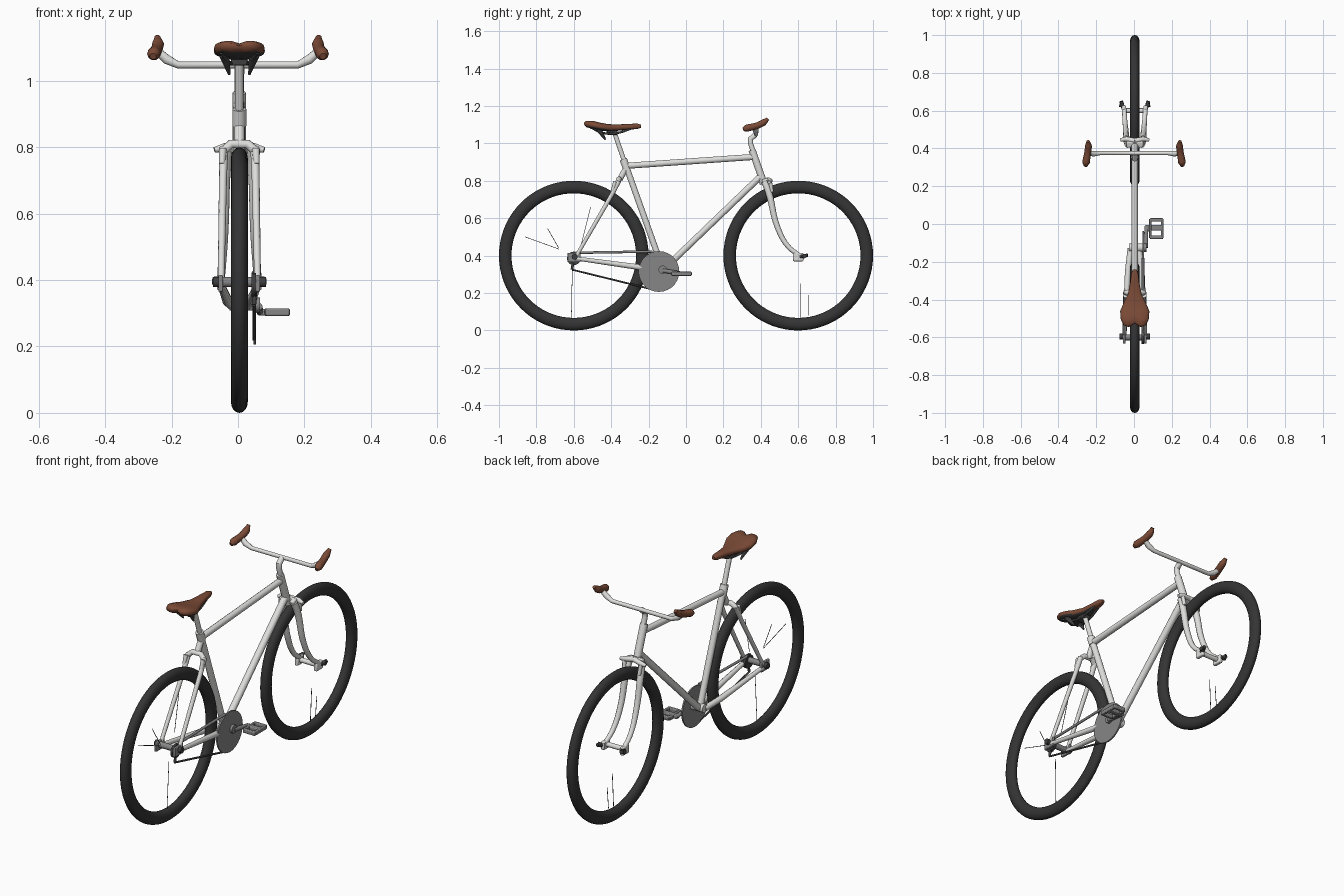
import bpy, bmesh, math

if "Cube" in bpy.data.objects:
    bpy.data.objects.remove(bpy.data.objects["Cube"])


def material(name, *rgb):
    m = bpy.data.materials.new(name)
    m.diffuse_color = (*rgb, 1)
    m.use_nodes = True
    m.node_tree.nodes["Principled BSDF"].inputs["Base Color"].default_value = m.diffuse_color
    return m


WHITE = material("frame light grey", 0.73, 0.73, 0.72)
TYRE = material("tyre dark grey", 0.035, 0.035, 0.035)
BROWN = material("leather brown", 0.2, 0.07, 0.038)
STEEL = material("drive steel", 0.24, 0.24, 0.24)
DARK = material("dark metal", 0.05, 0.05, 0.052)


def finish(ob, mat, angle=40):
    ob.data.materials.clear()
    ob.data.materials.append(mat)
    bpy.ops.object.select_all(action='DESELECT')
    ob.select_set(True)
    bpy.context.view_layer.objects.active = ob
    if ob.type == 'CURVE':
        bpy.ops.object.convert(target='MESH')
        ob = bpy.context.object
    bpy.ops.object.shade_smooth_by_angle(angle=math.radians(angle))
    return ob


def tube(name, pts, radii, mat, curved=False, sides=3):
    """Round tube through points; radii is one number or one per point."""
    if not isinstance(radii, (list, tuple)):
        radii = [radii] * len(pts)
    cu = bpy.data.curves.new(name, 'CURVE')
    cu.dimensions = '3D'
    cu.bevel_depth = 1
    cu.bevel_resolution = sides
    cu.use_fill_caps = True
    cu.resolution_u = 6
    if curved:
        s = cu.splines.new('BEZIER')
        s.bezier_points.add(len(pts) - 1)
        for b, p, r in zip(s.bezier_points, pts, radii):
            b.co, b.radius = p, r
            b.handle_left_type = b.handle_right_type = 'AUTO'
    else:
        s = cu.splines.new('POLY')
        s.points.add(len(pts) - 1)
        for b, p, r in zip(s.points, pts, radii):
            b.co, b.radius = (*p, 1), r
    ob = bpy.data.objects.new(name, cu)
    bpy.context.collection.objects.link(ob)
    return finish(ob, mat)


def box(name, loc, size, mat, tilt=0):
    bpy.ops.mesh.primitive_cube_add(size=1, location=loc, rotation=(tilt, 0, 0))
    ob = bpy.context.object
    ob.name = name
    ob.scale = size
    bpy.ops.object.transform_apply(location=False, rotation=False, scale=True)
    b = ob.modifiers.new("soft", 'BEVEL')
    b.width = min(size) * 0.25
    b.segments = 2
    return finish(ob, mat)


def disc(name, x, y, z, r, t, mat, n=28):
    bpy.ops.mesh.primitive_cylinder_add(vertices=n, radius=r, depth=t, location=(x, y, z),
                                        rotation=(0, math.pi / 2, 0))
    bpy.context.object.name = name
    return finish(bpy.context.object, mat)


# Wheels
for label, y in (("rear", -0.6), ("front", 0.6)):
    bpy.ops.mesh.primitive_torus_add(major_segments=72, minor_segments=16, major_radius=0.3665,
                                     minor_radius=0.0335, location=(0, y, 0.4),
                                     rotation=(0, math.pi / 2, 0))
    tyre = bpy.context.object
    tyre.name = label + "_tyre"
    tyre.scale = (1, 1, 0.76)
    finish(tyre, TYRE)

# Main frame
BB = (0, -0.125, 0.33)
tube("seat_tube", [(0, -0.328, 0.9), BB], 0.017, WHITE)
tube("top_tube", [(0, -0.32, 0.88), (0, 0.37, 0.928)], 0.017, WHITE)
tube("down_tube", [(0, 0.4, 0.825), (0, -0.11, 0.335)], 0.018, WHITE)
tube("head_tube", [(0, 0.353, 0.965), (0, 0.415, 0.79)], 0.02, WHITE)
tube("headset_bottom", [(0, 0.41, 0.81), (0, 0.418, 0.785)], 0.025, WHITE)
tube("seat_collar", [(0, -0.335, 0.915), (0, -0.318, 0.865)], 0.021, WHITE)
tube("seat_post", [(0, -0.385, 1.065), (0, -0.325, 0.89)], 0.013, WHITE)
tube("bottom_bracket", [(-0.03, *BB[1:]), (0.045, *BB[1:])], 0.023, WHITE)

# Single upper stay and its bridge above the rear tyre
tube("upper_stay", [(0, -0.32, 0.87), (0, -0.355, 0.805)], 0.016, WHITE)
tube("rear_brake_bridge", [(-0.047, -0.365, 0.79), (-0.025, -0.358, 0.81), (0.025, -0.358, 0.81),
                           (0.047, -0.365, 0.79)], 0.014, WHITE)

# Stays, fork legs, brakes and grips, both sides
for side, s in (("left", -1), ("right", 1)):
    tube(side + "_seat_stay", [(s * 0.047, -0.36, 0.798), (s * 0.049, -0.4, 0.72),
                               (s * 0.055, -0.585, 0.4)], [0.014, 0.012, 0.01], WHITE)
    tube(side + "_chain_stay", [(s * 0.022, -0.13, 0.325), (s * 0.036, -0.25, 0.338),
                                (s * 0.055, -0.59, 0.385)], [0.016, 0.016, 0.011], WHITE)
    tube(side + "_fork_leg", [(s * 0.036, 0.42, 0.795), (s * 0.042, 0.44, 0.745), (s * 0.047, 0.49, 0.55),
                              (s * 0.052, 0.545, 0.45), (s * 0.056, 0.61, 0.398)],
         [0.018, 0.018, 0.015, 0.013, 0.012], WHITE, curved=True)
    box(side + "_rear_dropout", (s * 0.056, -0.598, 0.39), (0.014, 0.07, 0.05), STEEL)
    box(side + "_front_dropout", (s * 0.057, 0.6, 0.392), (0.02, 0.055, 0.045), WHITE)
    tube(side + "_rear_axle_nut", [(s * 0.055, -0.595, 0.394), (s * 0.08, -0.595, 0.394)], 0.016, DARK)
    tube(side + "_front_axle_nut", [(s * 0.06, 0.628, 0.396), (s * 0.08, 0.632, 0.398)], 0.012, DARK)
    tube(side + "_front_lever", [(s * 0.06, 0.61, 0.394), (s * 0.072, 0.65, 0.402)], 0.01, DARK)
    tube(side + "_front_brake", [(0, 0.44, 0.805), (s * 0.045, 0.45, 0.8), (s * 0.075, 0.445, 0.792)],
         [0.014, 0.013, 0.009], WHITE)
    tube(side + "_front_pad_arm", [(s * 0.05, 0.45, 0.795), (s * 0.045, 0.46, 0.74)], 0.01, WHITE)
    tube(side + "_rear_pad_arm", [(s * 0.05, -0.378, 0.795), (s * 0.052, -0.392, 0.75)],
         [0.012, 0.009], WHITE)
    tube(side + "_grip", [(s * 0.256, 0.306, 1.074), (s * 0.254, 0.325, 1.081), (s * 0.245, 0.38, 1.095),
                          (s * 0.241, 0.415, 1.112), (s * 0.243, 0.438, 1.132)],
         [0.01, 0.02, 0.018, 0.018, 0.009], BROWN, curved=True)

box("fork_crown", (0, 0.424, 0.798), (0.09, 0.035, 0.028), WHITE, tilt=0.33)
tube("front_hub", [(-0.052, 0.6, 0.394), (0.052, 0.6, 0.394)], 0.013, WHITE)
tube("rear_hub", [(-0.052, -0.6, 0.394), (0.052, -0.6, 0.394)], 0.016, STEEL)

# Stem and handlebar
tube("stem", [(0, 0.362, 0.95), (0, 0.345, 1.0), (0, 0.345, 1.025), (0, 0.372, 1.046)],
     [0.014, 0.014, 0.015, 0.015], WHITE)
tube("handlebar", [(-0.243, 0.375, 1.09), (-0.215, 0.372, 1.065), (-0.18, 0.375, 1.048),
                   (0.18, 0.375, 1.048), (0.215, 0.372, 1.065), (0.243, 0.375, 1.09)],
     [0.012, 0.015, 0.011, 0.011, 0.015, 0.012], WHITE)

# Saddle: cross-sections along y as (y, half width, top, bottom)
sections = [(-0.546, 0.035, 1.115, 1.098), (-0.535, 0.06, 1.123, 1.086), (-0.5, 0.076, 1.122, 1.076),
            (-0.46, 0.077, 1.112, 1.068), (-0.42, 0.06, 1.104, 1.064), (-0.37, 0.036, 1.101, 1.067),
            (-0.31, 0.024, 1.104, 1.073), (-0.26, 0.018, 1.106, 1.077), (-0.24, 0.009, 1.1, 1.084)]
N = 20
bm = bmesh.new()
rings = []
for y, w, top, bot in sections:
    rear = max(0, min(1, (-0.41 - y) / 0.1))
    ring = []
    for i in range(N):
        a = 2 * math.pi * i / N
        c, d = math.cos(a), math.sin(a)
        x = w * math.copysign(abs(c) ** 0.75, c)
        z = (top + bot) / 2 + (top - bot) / 2 * math.copysign(abs(d) ** 0.75, d)
        groove = rear * math.exp(-(x / 0.018) ** 2)
        if d > 0:
            z -= 0.01 * groove * d
        ring.append(bm.verts.new((x, y + 0.02 * groove, z)))
    rings.append(ring)
for r0, r1 in zip(rings, rings[1:]):
    for i in range(N):
        bm.faces.new((r0[i], r0[(i + 1) % N], r1[(i + 1) % N], r1[i]))
bm.faces.new(rings[0])
bm.faces.new(rings[-1])
bmesh.ops.recalc_face_normals(bm, faces=bm.faces)
me = bpy.data.meshes.new("saddle")
bm.to_mesh(me)
bm.free()
saddle = bpy.data.objects.new("saddle", me)
bpy.context.collection.objects.link(saddle)
finish(saddle, BROWN, 60)
me.materials.append(DARK)
for f in me.polygons:  # dark underside
    if f.normal.z < -0.75 and f.center.y < -0.3:
        f.material_index = 1

# Saddle clamp, rails and springs
box("saddle_clamp", (0, -0.395, 1.057), (0.05, 0.06, 0.022), DARK)
for s in (-1, 1):
    tube("saddle_rail", [(s * 0.012, -0.29, 1.08), (s * 0.022, -0.37, 1.055), (s * 0.03, -0.44, 1.055),
                         (s * 0.055, -0.51, 1.085)], 0.006, DARK, curved=True)
    tube("saddle_spring", [(s * 0.045, -0.47, 1.078), (s * 0.03, -0.43, 1.02)], [0.016, 0.004], DARK)

# Drivetrain: chainring, sprocket, chain runs, crank and pedal
disc("chainring", 0.046, -0.145, 0.315, 0.109, 0.008, STEEL)
disc("crank_boss", 0.054, -0.125, 0.325, 0.022, 0.018, STEEL)
disc("rear_sprocket", 0.043, -0.6, 0.385, 0.036, 0.014, DARK)
tube("chain_upper", [(0.044, -0.59, 0.415), (0.044, -0.18, 0.422)], 0.007, STEEL)
tube("chain_lower", [(0.044, -0.61, 0.325), (0.044, -0.19, 0.222)], 0.005, DARK)
tube("chain_tensioner", [(0.048, -0.6, 0.385), (0.044, -0.61, 0.325)], 0.007, DARK)
tube("crank_arm", [(0.058, -0.125, 0.32), (0.062, -0.01, 0.303)], [0.012, 0.01], STEEL)
box("pedal_body", (0.1, -0.02, 0.303), (0.09, 0.03, 0.02), STEEL)
for y in (-0.07, 0.022):
    box("pedal_cage_bar", (0.115, y, 0.303), (0.072, 0.018, 0.022), STEEL)
for x in (0.082, 0.145):
    box("pedal_cage_end", (x, -0.024, 0.303), (0.014, 0.1, 0.022), STEEL)

# The few remaining spokes
spokes = [(-0.613, 0.06, -0.608, 0.32), (-0.86, 0.5, -0.68, 0.435), (-0.74, 0.545, -0.68, 0.44),
          (-0.51, 0.66, -0.56, 0.46), (0.613, 0.065, 0.613, 0.25), (0.657, 0.08, 0.657, 0.19)]
for y0, z0, y1, z1 in spokes:
    tube("spoke", [(0, y0, z0), (0.008, y1, z1)], 0.0016, DARK, sides=1)

# The wheels, frame, saddle and drive sit slightly right of the bar
for ob in bpy.context.scene.objects:
    if "grip" not in ob.name and ob.name != "handlebar":
        ob.location.x += 0.004
